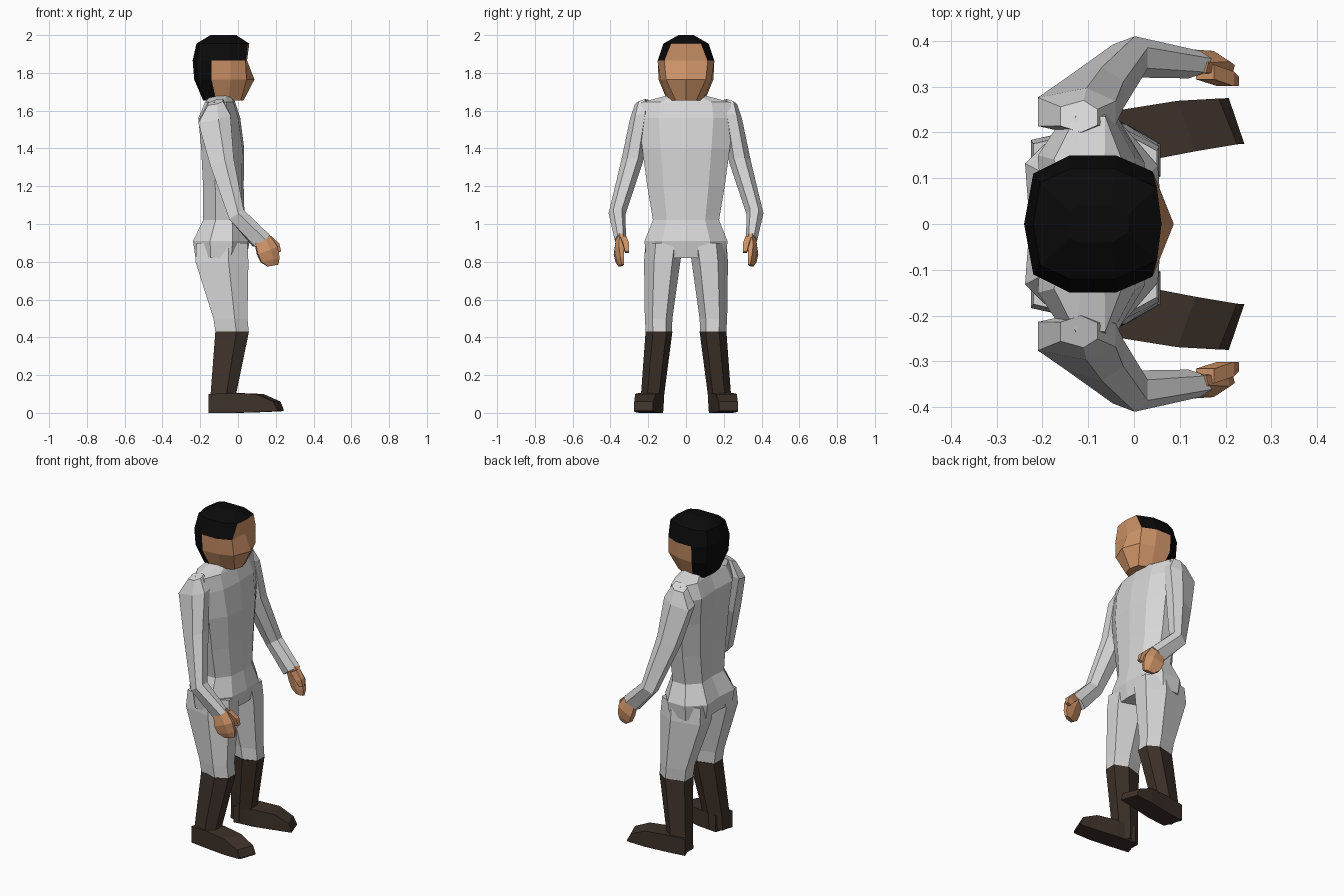
import bpy, bmesh
from mathutils import Vector as V

if "Cube" in bpy.data.objects:
    bpy.data.objects.remove(bpy.data.objects["Cube"])


def mat(name, rgb):
    m = bpy.data.materials.new(name)
    m.diffuse_color = (*rgb, 1)
    m.use_nodes = True
    m.node_tree.nodes["Principled BSDF"].inputs["Base Color"].default_value = m.diffuse_color
    return m


white = mat("white cloth", (0.68, 0.68, 0.68))
skin = mat("skin", (0.63, 0.30, 0.14))
black = mat("black hair", (0.003, 0.003, 0.003))
brown = mat("brown leather", (0.048, 0.031, 0.023))

BOX = [(-1, -1), (1, -1), (1, 1), (-1, 1)]
HEX = [(1, -.55), (1, .45), (.25, 1), (-1, .6), (-1, -.6), (.1, -1)]
OCT = [(1, -.5), (1, .5), (.5, 1), (-.5, 1), (-1, .5), (-1, -.5), (-.5, -1), (.5, -1)]


def ring(c, u, v, shape):
    """Cross-section: centre c, half axes u and v."""
    c, u, v = V(c), V(u), V(v)
    return [c + u * a + v * b for a, b in shape]


def flat(z, x0, x1, y0, y1, shape=HEX):
    """Horizontal cross-section from its bounds."""
    return ring(((x0 + x1) / 2, (y0 + y1) / 2, z), ((x1 - x0) / 2, 0, 0), (0, (y1 - y0) / 2, 0), shape)


def both(z, half):
    """Horizontal ring, half outline from front centre to back centre."""
    return [V((x, y, z)) for x, y in half] + [V((x, -y, z)) for x, y in half[-2:0:-1]]


def loft(name, rings, mats, rule=None, mirror=False):
    bm = bmesh.new()
    rows = [[bm.verts.new(p) for p in r] for r in rings]
    n = len(rows[0])
    for a, b in zip(rows, rows[1:]):
        for i in range(n):
            bm.faces.new((a[i], a[(i + 1) % n], b[(i + 1) % n], b[i]))
    bm.faces.new(rows[0][::-1])
    bm.faces.new(rows[-1])
    bmesh.ops.recalc_face_normals(bm, faces=bm.faces)
    bm.normal_update()
    if rule:
        for f in bm.faces:
            f.material_index = rule(f)
    me = bpy.data.meshes.new(name)
    bm.to_mesh(me)
    bm.free()
    for m in mats:
        me.materials.append(m)
    ob = bpy.data.objects.new(name, me)
    bpy.context.collection.objects.link(ob)
    if mirror:
        mod = ob.modifiers.new("other side", 'MIRROR')
        mod.use_axis = (False, True, False)
    return ob


# head: face in front, hair on top and behind the ears
head = [
    both(1.655, [(.03, 0), (.015, .055), (-.05, .09), (-.115, .10), (-.175, .075), (-.185, 0)]),
    both(1.765, [(.087, 0), (.045, .105), (-.04, .135), (-.14, .145), (-.215, .105), (-.232, 0)]),
    both(1.865, [(.048, 0), (.04, .115), (-.04, .15), (-.14, .15), (-.22, .11), (-.24, 0)]),
    both(1.955, [(.06, 0), (.05, .08), (-.04, .12), (-.14, .12), (-.205, .09), (-.22, 0)]),
    both(2.0, [(-.01, 0), (-.015, .02), (-.05, .04), (-.12, .04), (-.14, .03), (-.145, 0)]),
]


def hair_rule(f):
    c = f.calc_center_median()
    crown = c.z > 1.97 or (c.z > 1.87 and c.x < .02)
    return 1 if crown or (c.x < -.155 and c.z > 1.66) else 0


loft("head", head, [skin, black], hair_rule)
loft("neck", [flat(1.60, -.15, -.03, -.07, .07), flat(1.72, -.15, -.03, -.07, .07)], [skin])


# torso and hips
def body(z, xf, xb, w):
    d = xf - xb
    return both(z, [(xf, 0), (xf - .01, .58 * w), (xf - .3 * d, w),
                    (xb + .3 * d, w), (xb, .6 * w), (xb + .01, 0)])


loft("torso", [body(*r) for r in [
    (.82, .045, -.225, .21), (.91, .062, -.238, .22), (1.02, .035, -.185, .175),
    (1.2, .03, -.185, .205), (1.4, .033, -.195, .232), (1.56, .012, -.21, .25),
    (1.645, -.015, -.175, .235), (1.68, -.03, -.145, .10)]], [white])

# trouser legs, boots
loft("trouser_leg", [flat(.90, -.22, .05, .015, .215), flat(.80, -.225, .055, .03, .222),
                     flat(.50, -.13, .05, .072, .218), flat(.43, -.12, .057, .075, .213)],
     [white], mirror=True)
loft("boot_shaft", [flat(.43, -.12, .058, .072, .214), flat(.10, -.145, -.01, .115, .238),
                    flat(.01, -.15, -.01, .12, .235)], [brown], mirror=True)


def sole(x, y, w, h, z0=0, skew=0):
    return ring((x, y, (z0 + h) / 2), (-skew, w, 0), (0, 0, (h - z0) / 2), BOX)


loft("boot_foot", [sole(-.135, .177, .055, .10, 0, .02), sole(-.01, .192, .057, .105, 0, .02),
                   sole(.115, .214, .055, .10, .004, .02), sole(.205, .224, .05, .06, .008, .02),
                   sole(.224, .225, .05, .02, .01, .017)], [brown], mirror=True)

# sleeves: shoulder, upper arm, elbow, wrist
loft("sleeve", [
    ring((-.12, .235, 1.645), (.04, 0, .01), (0, .035, -.012), HEX),
    ring((-.125, .245, 1.56), (.085, 0, .02), (0, .052, -.01), HEX),
    ring((-.085, .285, 1.33), (.062, 0, .02), (0, .058, 0), HEX),
    ring((-.008, .365, 1.05), (.038, 0, .025), (0, .045, 0), HEX),
    ring((.125, .348, .91), (.04, 0, .03), (.01, .03, 0), HEX)], [white], mirror=True)

# hand with thumb
loft("hand", [
    ring((.125, .35, .925), (.035, -.008, .025), (.005, .022, 0), HEX),
    ring((.155, .355, .86), (.052, -.012, .02), (.006, .026, 0), HEX),
    ring((.17, .35, .81), (.048, -.012, .012), (.005, .02, 0), HEX),
    ring((.185, .343, .78), (.028, -.008, .005), (.003, .012, 0), HEX)], [skin], mirror=True)
loft("thumb", [
    ring((.155, .332, .925), (.02, 0, .012), (0, .016, 0), BOX),
    ring((.2, .317, .885), (.018, 0, .012), (0, .016, 0), BOX),
    ring((.217, .312, .85), (.012, 0, .004), (0, .01, 0), BOX)], [skin], mirror=True)
